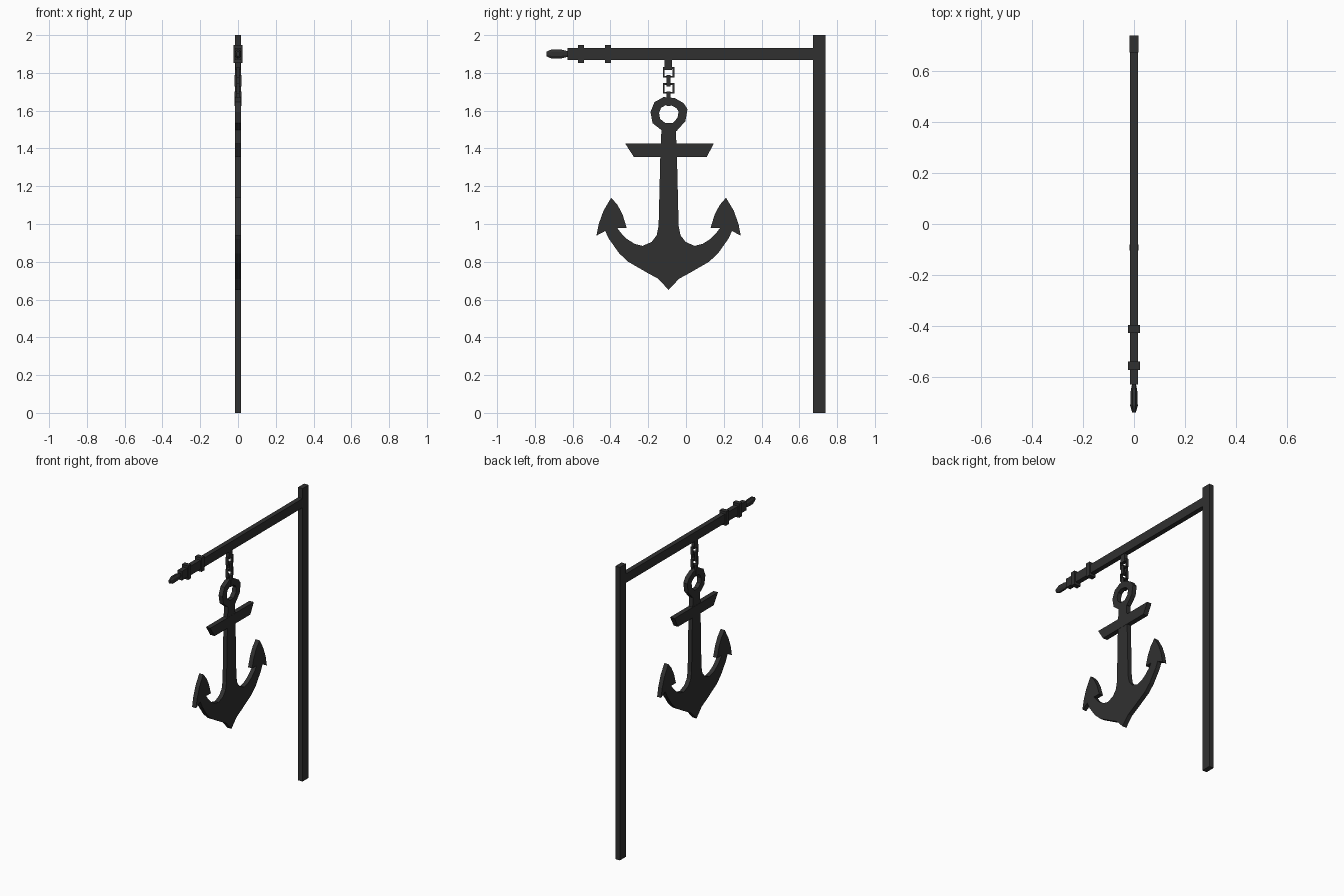
import bpy, bmesh, math

if "Cube" in bpy.data.objects:
    bpy.data.objects.remove(bpy.data.objects["Cube"])

iron = bpy.data.materials.new("dark iron")
iron.diffuse_color = (0.03, 0.03, 0.03, 1)
iron.use_nodes = True
iron.node_tree.nodes["Principled BSDF"].inputs["Base Color"].default_value = iron.diffuse_color
CY = -0.092  # hanging axis of the anchor


def finish(name, bm):
    bmesh.ops.recalc_face_normals(bm, faces=bm.faces)
    me = bpy.data.meshes.new(name)
    bm.to_mesh(me)
    bm.free()
    me.materials.append(iron)
    ob = bpy.data.objects.new(name, me)
    bpy.context.collection.objects.link(ob)
    return ob


def box(name, hx, y0, y1, z0, z1):
    bm = bmesh.new()
    bmesh.ops.create_cube(bm, size=1)
    for v in bm.verts:
        v.co = (v.co.x * 2 * hx, (y0 + y1) / 2 + v.co.y * (y1 - y0),
                (z0 + z1) / 2 + v.co.z * (z1 - z0))
    return finish(name, bm)


def plate(name, pts, hx):
    """Extrude a (y, z) outline to +-hx."""
    bm = bmesh.new()
    f = bm.faces.new([bm.verts.new((-hx, y, z)) for y, z in pts])
    ext = bmesh.ops.extrude_face_region(bm, geom=[f], use_keep_orig=True)
    for v in ext["geom"]:
        if isinstance(v, bmesh.types.BMVert):
            v.co.x = hx
    return finish(name, bm)


def frame(name, outer, inner, hx, edge_on=False):
    """Closed band between two (y, z) outlines; edge_on turns it 90 degrees."""
    bm = bmesh.new()
    rings = []
    for pts, x in ((outer, -hx), (outer, hx), (inner, hx), (inner, -hx)):
        rings.append([bm.verts.new((y - CY, x + CY, z) if edge_on else (x, y, z))
                      for y, z in pts])
    n = len(outer)
    for a in range(4):
        p, q = rings[a], rings[(a + 1) % 4]
        for i in range(n):
            j = (i + 1) % n
            bm.faces.new((p[i], p[j], q[j], q[i]))
    return finish(name, bm)


def rect(hw, z0, z1, inset=0.0):
    hw, z0, z1 = hw - inset, z0 + inset, z1 - inset
    return [(CY - hw, z0), (CY + hw, z0), (CY + hw, z1), (CY - hw, z1)]


# post, arm and collars
box("post", 0.017, 0.672, 0.738, 0, 2)
box("arm", 0.0165, -0.628, 0.675, 1.869, 1.931)
for i, y in enumerate((-0.555, -0.412)):
    box(f"collar_{i + 1}", 0.024, y - 0.016, y + 0.016, 1.853, 1.948)

# finial: eight-sided sections swept along y
bm = bmesh.new()
sections = [(-0.738, 0.008, 0.014), (-0.712, 0.016, 0.026),
            (-0.66, 0.015, 0.025), (-0.625, 0.008, 0.016)]
loops = [[bm.verts.new((rx * math.cos(a), y, 1.9 + rz * math.sin(a)))
          for a in [math.pi / 8 + k * math.pi / 4 for k in range(8)]]
         for y, rx, rz in sections]
for p, q in zip(loops, loops[1:]):
    for i in range(8):
        j = (i + 1) % 8
        bm.faces.new((p[i], p[j], q[j], q[i]))
bm.faces.new(loops[0])
bm.faces.new(loops[-1])
finish("finial", bm)

# hanger and chain, links alternating direction
box("hanger", 0.012, CY - 0.022, CY + 0.018, 1.815, 1.872)
for i, (z0, z1) in enumerate(((1.775, 1.83), (1.728, 1.788), (1.69, 1.746), (1.625, 1.702))):
    turned = i % 2 == 1
    hw = 0.018 if turned else 0.03
    frame(f"chain_link_{i + 1}", rect(hw, z0, z1), rect(hw, z0, z1, 0.009),
          0.011 if turned else 0.008, turned)

# anchor ring
CZ = 1.582
outer = [(-0.119, 1.672), (-0.06, 1.667), (-0.013, 1.64), (0.008, 1.608), (-0.003, 1.545),
         (-0.05, 1.492), (-0.124, 1.492), (-0.177, 1.534), (-0.188, 1.593), (-0.167, 1.645)]
inner = [(CY + (y - CY) * 0.53, CZ + (z - CZ) * 0.53) for y, z in outer]
frame("anchor_ring", outer, inner, 0.015)

# anchor body: half outline mirrored about the shank
half = [(0.038, 1.5), (0.044, 1.36), (0.053, 0.99), (0.063, 0.94), (0.09, 0.905),
        (0.138, 0.884), (0.18, 0.895), (0.22, 0.92), (0.25, 0.95), (0.272, 0.979),
        (0.222, 0.979), (0.243, 1.048), (0.27, 1.1), (0.304, 1.139), (0.345, 1.07),
        (0.37, 1.0), (0.382, 0.938), (0.336, 0.963), (0.315, 0.92), (0.262, 0.845),
        (0.214, 0.8), (0.11, 0.74), (0.055, 0.71)]
outline = [(CY + y, z) for y, z in half] + [(CY, 0.651)]
outline += [(CY - y, z) for y, z in reversed(half)]
plate("anchor_body", outline, 0.015)

# anchor stock
plate("anchor_stock", [(-0.322, 1.426), (0.147, 1.426), (0.11, 1.355), (-0.276, 1.355)], 0.0165)
